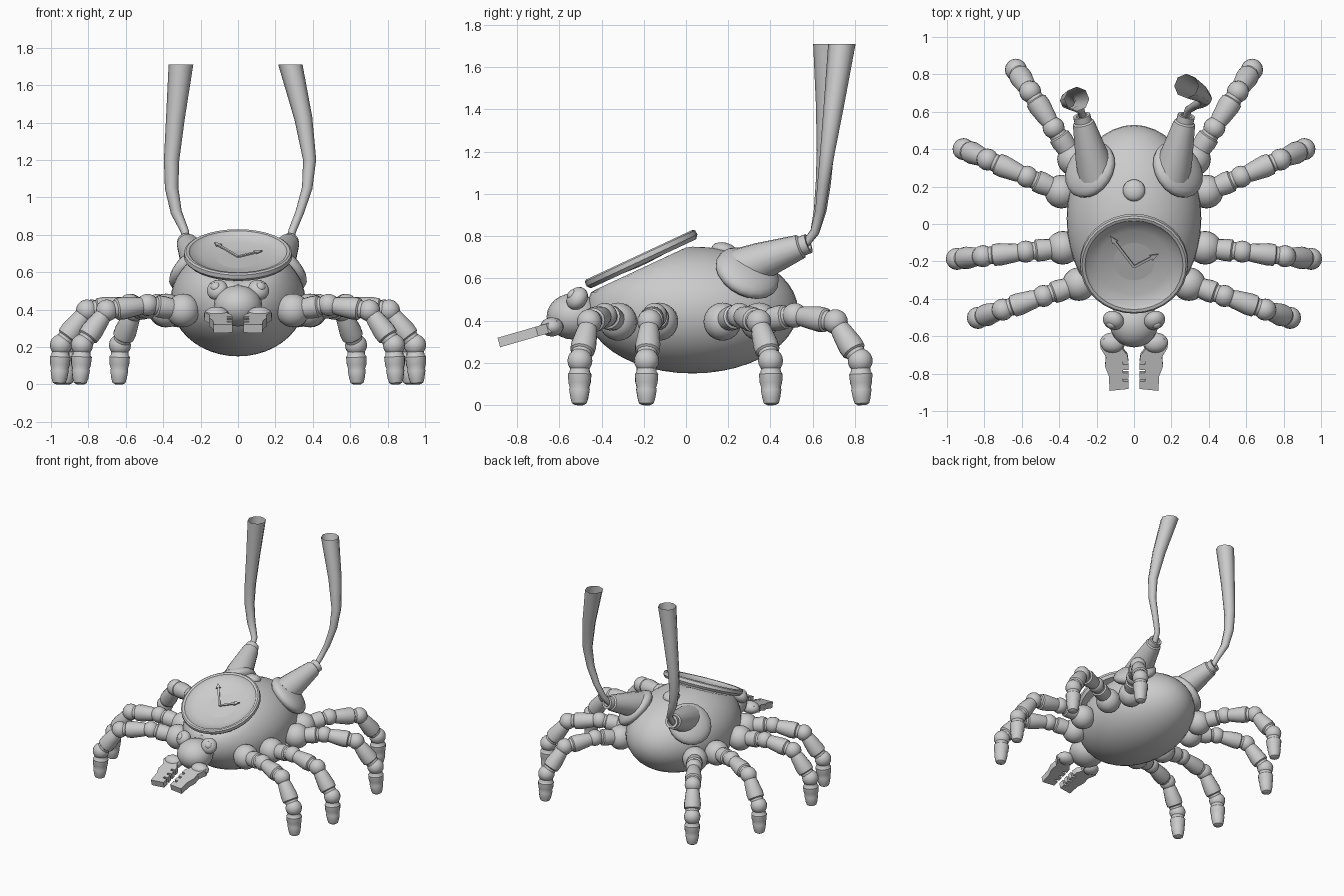
import bpy, bmesh, math
from mathutils import Vector, Matrix

if "Cube" in bpy.data.objects:
    bpy.data.objects.remove(bpy.data.objects["Cube"])


def finish(bm, name, angle=40):
    bmesh.ops.recalc_face_normals(bm, faces=bm.faces)
    me = bpy.data.meshes.new(name)
    bm.to_mesh(me)
    bm.free()
    ob = bpy.data.objects.new(name, me)
    bpy.context.collection.objects.link(ob)
    bpy.ops.object.select_all(action='DESELECT')
    bpy.context.view_layer.objects.active = ob
    ob.select_set(True)
    bpy.ops.object.shade_smooth_by_angle(angle=math.radians(angle))
    return ob


def frame(direction):
    return Vector(direction).to_track_quat('Z', 'Y').to_matrix().to_4x4()


def ellipsoid(name, loc, radii, axis=(0, 0, 1), seg=20, clamp=None):
    bm = bmesh.new()
    bmesh.ops.create_uvsphere(bm, u_segments=seg, v_segments=seg // 2 + 2, radius=1)
    rot = frame(axis) if tuple(axis) != (0, 0, 1) else Matrix()
    bm.transform(Matrix.Translation(loc) @ rot @ Matrix.Diagonal((*radii, 1)))
    if clamp:
        point, n = clamp
        for v in bm.verts:
            d = (v.co - point).dot(n)
            if d > 0:
                v.co -= n * d
    return finish(bm, name)


def lathe(name, a, b, profile, seg=16):
    """Revolve (fraction along a-b, radius) points around the axis a-b."""
    a, b = Vector(a), Vector(b)
    m, length = frame(b - a), (b - a).length
    bm = bmesh.new()
    rings = []
    for t, r in profile:
        rings.append([bm.verts.new(a + m @ Vector((r * math.cos(k * math.tau / seg),
                      r * math.sin(k * math.tau / seg), t * length))) for k in range(seg)])
    for p, q in zip(rings, rings[1:]):
        for k in range(seg):
            j = (k + 1) % seg
            bm.faces.new((p[k], p[j], q[j], q[k]))
    bm.faces.new(rings[0][::-1])
    bm.faces.new(rings[-1])
    return finish(bm, name)


# Body, flattened where the dial sits
tilt = math.radians(25)
n = Vector((0, -math.sin(tilt), math.cos(tilt)))
up = Vector((0, math.cos(tilt), math.sin(tilt)))
dial = Vector((0, -0.22, 0.71))
ellipsoid("body", (0, 0.03, 0.45), (0.36, 0.5, 0.3), seg=40, clamp=(dial - n * 0.06, n))

# Dish-shaped dial with raised rim
lathe("dial", dial - n * 0.045, dial,
      [(0, 0.25), (0, 0.275), (0.4, 0.29), (0.9, 0.288), (1.05, 0.278), (1, 0.262), (0.7, 0.25),
       (0.3, 0.19), (0, 0.11), (-0.1, 0.03)], seg=32)

# Clock hands: shaft plus arrow tip
for name, angle, length in (("long_hand", 125, 0.22), ("short_hand", 30, 0.15)):
    d = math.cos(math.radians(angle)) * Vector((1, 0, 0)) + math.sin(math.radians(angle)) * up
    side = d.cross(n)
    bm = bmesh.new()
    pts = [(0, 0.007), (length - 0.04, 0.007), (length - 0.045, 0.018), (length, 0),
           (length - 0.045, -0.018), (length - 0.04, -0.007), (0, -0.007)]
    base = dial - n * 0.025 - up * 0.02
    f = bm.faces.new([bm.verts.new(base + d * u + side * w) for u, w in pts])
    ext = bmesh.ops.extrude_face_region(bm, geom=[f])['geom']
    bmesh.ops.translate(bm, vec=n * 0.008, verts=[v for v in ext if isinstance(v, bmesh.types.BMVert)])
    finish(bm, name)

# Top knob and head
ellipsoid("top_knob", (0, 0.18, 0.735), (0.06, 0.06, 0.035), axis=(0, 0.2, 1))
ellipsoid("head", (0, -0.53, 0.42), (0.13, 0.13, 0.11))

# Leg joints: hip position and heading; (reach, height) of each joint
legs = [("rear", (0.31, 0.33), 57), ("mid_rear", (0.37, 0.165), 23.5),
        ("mid_front", (0.36, -0.125), -6), ("front", (0.275, -0.315), -18.5)]
joints = [(0, 0.395), (0.22, 0.425), (0.45, 0.395), (0.59, 0.21), (0.6, 0.0)]
limb = [(0.1, 0.042), (0.25, 0.05), (0.6, 0.06), (0.75, 0.058), (0.78, 0.048), (0.95, 0.045)]
foot = [(0.1, 0.045), (0.25, 0.048), (0.3, 0.056), (0.5, 0.053), (0.6, 0.046), (0.65, 0.049),
        (0.85, 0.042), (0.96, 0.035), (1, 0.02)]

for s, label in ((-1, "left"), (1, "right")):
    for part, (hx, hy), ang in legs:
        c, sn = math.cos(math.radians(ang)), math.sin(math.radians(ang))
        P = [Vector((s * (hx + r * c), hy + r * sn, z)) for r, z in joints]
        pre = f"{label}_{part}_leg"
        ellipsoid(pre + "_hip", P[0] + Vector((s * c, sn, 0)) * 0.02, (0.09, 0.09, 0.09))
        for i in range(3):
            ellipsoid(f"{pre}_joint_{i + 1}", P[i + 1], (0.059, 0.059, 0.059), seg=16)
            lathe(f"{pre}_segment_{i + 1}", P[i], P[i + 1], limb)
        lathe(pre + "_foot", P[3], P[4], foot)

    # Eye with pupil bump
    look = Vector((s * 0.35, -0.75, 0.55)).normalized()
    eye = Vector((s * 0.11, -0.515, 0.505))
    ellipsoid(label + "_eye", eye, (0.058, 0.058, 0.045), axis=look)
    ellipsoid(label + "_pupil", eye + look * 0.035, (0.026, 0.026, 0.017), axis=look, seg=12)

    # Toothed pincer with rounded base
    ellipsoid(label + "_pincer_base", (s * 0.115, -0.635, 0.37), (0.068, 0.055, 0.045))
    outline = [(0.05, -0.6), (0.16, -0.6), (0.18, -0.65), (0.15, -0.7), (0.155, -0.75),
               (0.135, -0.8), (0.13, -0.88), (0.03, -0.87)]
    for y in (-0.83, -0.785, -0.74):
        outline += [(0.03, y), (0.06, y), (0.06, y + 0.016), (0.03, y + 0.016)]
    outline += [(0.035, -0.69), (0.06, -0.66)]
    bm = bmesh.new()
    f = bm.faces.new([bm.verts.new((s * x, y, 0.355 + (y + 0.6) * 0.29)) for x, y in outline])
    ext = bmesh.ops.extrude_face_region(bm, geom=[f])['geom']
    bmesh.ops.translate(bm, vec=(0, -0.012, 0.045),
                        verts=[v for v in ext if isinstance(v, bmesh.types.BMVert)])
    finish(bm, label + "_pincer", 30)

    # Horn mount: flattened collar and tapered nozzle
    ellipsoid(label + "_horn_collar", (s * 0.235, 0.29, 0.625), (0.16, 0.16, 0.065),
              axis=(s * 0.6, 0.38, 0.7))
    lathe(label + "_horn_nozzle", (s * 0.2, 0.26, 0.645), (s * 0.28, 0.58, 0.765),
          [(0, 0.1), (0.3, 0.09), (0.88, 0.058), (0.9, 0.047), (1, 0.047), (1, 0.03), (0.9, 0.025)])

# Long open horns: x, y, z, radius
horns = {
    "left_horn": [(-0.27, 0.55, 0.745, 0.02), (-0.285, 0.61, 0.82, 0.022), (-0.33, 0.635, 0.92, 0.03),
                  (-0.355, 0.65, 1.05, 0.036), (-0.355, 0.66, 1.2, 0.041), (-0.335, 0.665, 1.42, 0.05),
                  (-0.305, 0.668, 1.71, 0.066)],
    "right_horn": [(0.27, 0.55, 0.745, 0.02), (0.29, 0.61, 0.82, 0.021), (0.33, 0.635, 0.92, 0.023),
                   (0.37, 0.65, 1.05, 0.028), (0.383, 0.67, 1.2, 0.035), (0.35, 0.70, 1.42, 0.048),
                   (0.28, 0.738, 1.71, 0.065)]}
for name, path in horns.items():
    bm = bmesh.new()
    rings = []
    for i, p in enumerate(path):
        a, b = Vector(path[max(i - 1, 0)][:3]), Vector(path[min(i + 1, len(path) - 1)][:3])
        d = Vector((0, 0, 1)) if i == len(path) - 1 else (b - a).normalized()
        u = d.cross(Vector((0, 1, 0))).normalized() if abs(d.y) < 0.9 else Vector((1, 0, 0))
        v = d.cross(u)
        rings.append([bm.verts.new(Vector(p[:3]) + p[3] * (u * math.cos(k * math.tau / 8)
                      + v * math.sin(k * math.tau / 8))) for k in range(8)])
    for p, q in zip(rings, rings[1:]):
        for k in range(8):
            bm.faces.new((p[k], p[(k + 1) % 8], q[(k + 1) % 8], q[k]))
    finish(bm, name, 50)
